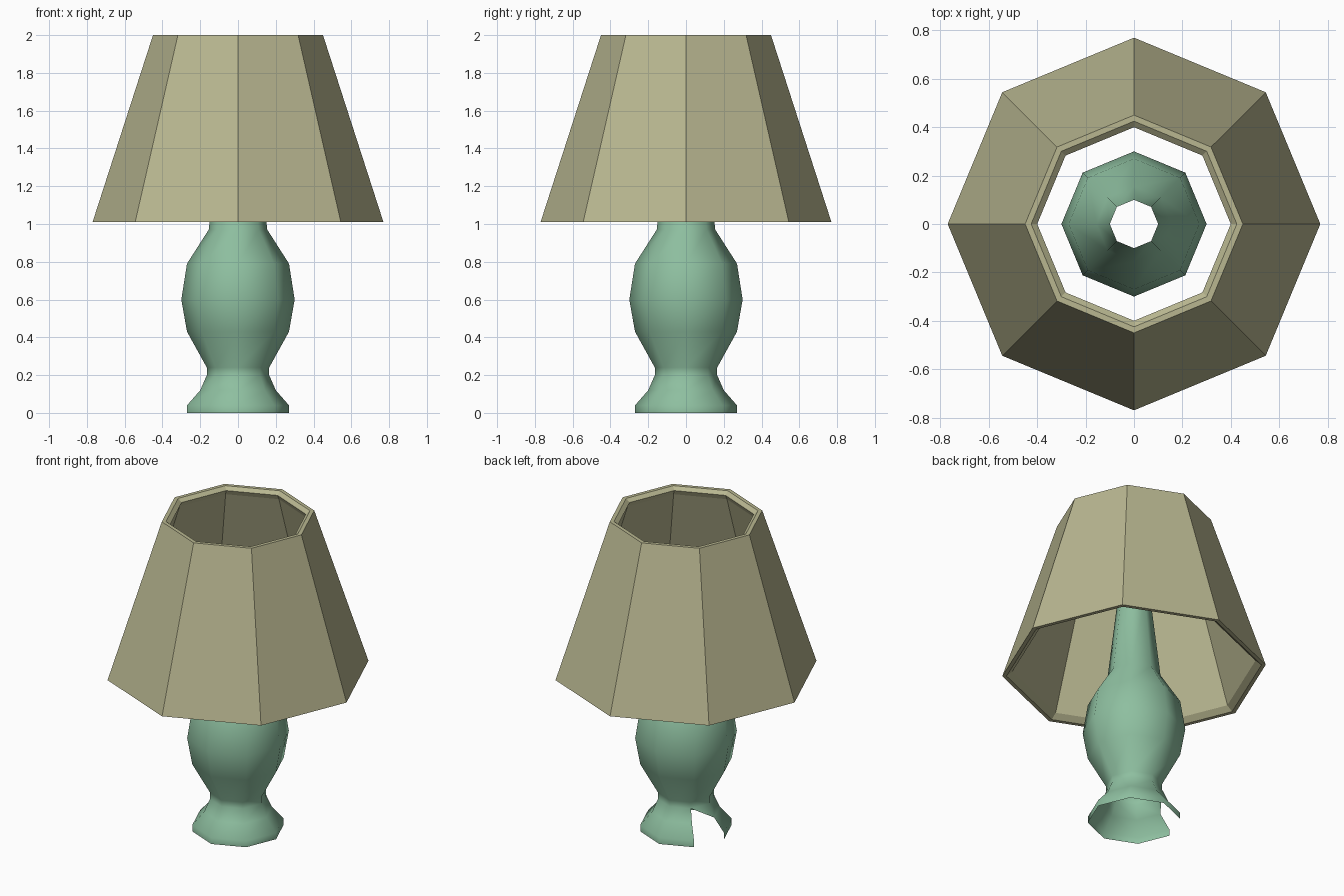
import bpy, bmesh
from math import cos, sin, pi

if "Cube" in bpy.data.objects:
    bpy.data.objects.remove(bpy.data.objects["Cube"])

SIDES = 8

def material(name, color):
    m = bpy.data.materials.new(name)
    m.diffuse_color = (*color, 1)
    m.use_nodes = True
    m.node_tree.nodes["Principled BSDF"].inputs["Base Color"].default_value = m.diffuse_color
    return m

def lathe(name, profile, mat, closed=False, smooth=False, edit=None):
    """Spin an (r, z) profile into an eight-sided surface."""
    bm = bmesh.new()
    rings = [[bm.verts.new((r * cos(2 * pi * i / SIDES), r * sin(2 * pi * i / SIDES), z))
              for i in range(SIDES)] for r, z in profile]
    n = len(rings)
    for k in range(n if closed else n - 1):
        a, b = rings[k], rings[(k + 1) % n]
        for i in range(SIDES):
            j = (i + 1) % SIDES
            bm.faces.new((a[i], a[j], b[j], b[i]))
    if edit:
        edit(bm, rings)
    bmesh.ops.recalc_face_normals(bm, faces=bm.faces)
    for f in bm.faces:
        f.smooth = smooth
    me = bpy.data.meshes.new(name)
    bm.to_mesh(me)
    bm.free()
    me.materials.append(mat)
    ob = bpy.data.objects.new(name, me)
    bpy.context.collection.objects.link(ob)
    return ob

def break_foot(bm, rings):
    """Open the back-left panel of the foot, leaving a slanted upper edge."""
    panel = {v for ring in rings[:4] for v in (ring[3], ring[4])}
    faces = [f for f in bm.faces if all(v in panel for v in f.verts)]
    bmesh.ops.delete(bm, geom=faces, context='FACES_ONLY')
    bm.faces.new((rings[2][4], rings[3][4], rings[3][3]))

green = material("green_glaze", (0.27, 0.52, 0.35))
cloth = material("shade_cloth", (0.48, 0.47, 0.28))

# Open vase-shaped body with hollow neck
lathe("lamp_body",
      [(0.27, 0), (0.27, 0.04), (0.20, 0.12), (0.165, 0.20), (0.165, 0.24),
       (0.27, 0.43), (0.30, 0.60), (0.27, 0.79), (0.155, 0.97), (0.10, 1.45)],
      green, smooth=True, edit=break_foot)

# Thick-walled shade with folded inner rims
lathe("lamp_shade",
      [(0.77, 1.01), (0.45, 2.0), (0.425, 2.0), (0.40, 1.98),
       (0.415, 1.95), (0.71, 1.04), (0.745, 1.01)],
      cloth, closed=True)
